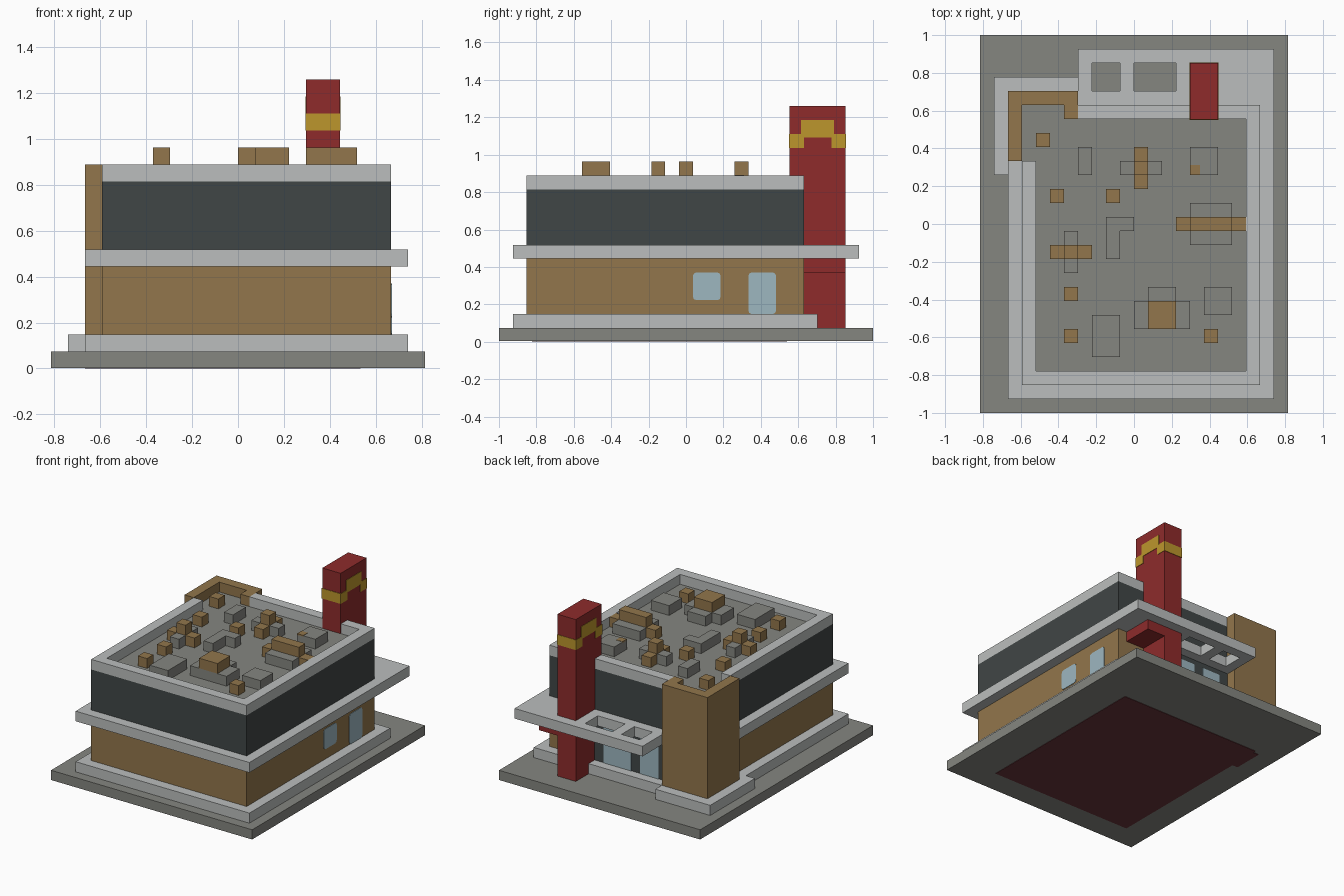
import bpy
import bmesh
from mathutils import Vector

U = 2 / 27  # one building block

cube = bpy.data.objects.get("Cube")
if cube:
    bpy.data.objects.remove(cube)


def material(name, r, g, b):
    lin = [((c / 255 + 0.055) / 1.055) ** 2.4 for c in (r, g, b)] + [1]
    m = bpy.data.materials.new(name)
    m.use_nodes = True
    m.diffuse_color = lin
    bsdf = m.node_tree.nodes["Principled BSDF"]
    bsdf.inputs["Base Color"].default_value = lin
    bsdf.inputs["Roughness"].default_value = 0.9
    return m


STONE = material("mid grey", 133, 134, 128)
LIGHT = material("light grey", 187, 190, 189)
BROWN = material("brown", 146, 118, 76)
DARK = material("charcoal", 64, 70, 70)
RED = material("red", 142, 43, 43)
YELLOW = material("yellow", 188, 150, 44)
GLASS = material("pale blue", 157, 183, 192)
MAROON = material("maroon", 105, 52, 58)


def blocks(name, mat, *boxes, round_axis=None):
    """Boxes as (x0, x1, y0, y1, z0, z1) in block units, in one object."""
    bm = bmesh.new()
    for x0, x1, y0, y1, z0, z1 in boxes:
        size = Vector((x1 - x0, y1 - y0, z1 - z0)) * U
        mid = Vector(((x0 + x1) / 2 - 11, (y0 + y1) / 2 - 13.5, (z0 + z1) / 2)) * U
        for v in bmesh.ops.create_cube(bm, size=1)["verts"]:
            v.co = Vector(a * s for a, s in zip(v.co, size)) + mid
    if round_axis is not None:
        edges = [e for e in bm.edges
                 if abs((e.verts[0].co - e.verts[1].co).normalized()[round_axis]) > 0.9]
        bmesh.ops.bevel(bm, geom=edges, offset=0.018, segments=2,
                        profile=0.5, affect='EDGES')
    mesh = bpy.data.meshes.new(name)
    bm.to_mesh(mesh)
    bm.free()
    mesh.materials.append(mat)
    obj = bpy.data.objects.new(name, mesh)
    bpy.context.collection.objects.link(obj)


# Ground slab with the painted floor underneath
blocks("ground_slab", STONE, (0, 22, 0, 27, 0.04, 1))
blocks("floor_underside", MAROON, (2.6, 18.2, 2.4, 20.8, 0, 0.1),
       (2, 2.6, 17.5, 20.5, 0, 0.1))

# Plinth, wider around the corner tower
blocks("plinth", LIGHT, (2, 21, 1, 23, 1, 2), (1, 7, 17, 24, 1, 2))

# Two storeys
blocks("lower_walls", BROWN, (3, 20, 2, 22, 2, 6))
blocks("upper_walls", DARK, (3, 20, 2, 22, 7, 11))

# Ledge between storeys, with two openings in the rear canopy
blocks("ledge", LIGHT, (2, 21, 1, 18, 6, 7), (7, 21, 18, 23, 6, 7),
       (7, 8, 23, 25, 6, 7), (10, 11, 23, 25, 6, 7), (14, 21, 23, 25, 6, 7),
       (7, 21, 25, 26, 6, 7))

# Corner tower with its own raised rim
blocks("corner_tower", BROWN, (2, 7, 18, 23, 2, 11), (2, 3, 18, 23, 11, 12),
       (3, 7, 22, 23, 11, 12), (6, 7, 21, 22, 11, 12))

# Roof deck and parapet
blocks("roof_deck", STONE, (3.1, 19.5, 2.5, 21.5, 10.9, 11.03),
       (3, 6, 18, 22, 10.9, 11.03))
blocks("parapet", LIGHT, (3, 4, 2, 18, 11, 12), (19, 20, 2, 22, 11, 12),
       (4, 19, 2, 3, 11, 12), (7, 19, 21, 22, 11, 12))

# Chimney, its stepped stripe and the awning beside it
blocks("chimney", RED, (15, 17, 20.97, 25, 1, 17))
E = 0.04
blocks("chimney_stripe", YELLOW,
       (15 - E, 17 + E, 21 - 2 * E, 22, 14, 15),
       (15 - E, 17 + E, 24, 25 + E, 14, 15),
       (15 - E, 17 + E, 21.8, 24.2, 14.75, 16))
blocks("awning", RED, (17, 19, 22, 25, 5, 6))

# Side window and door
blocks("side_window", GLASS, (19.95, 20.05, 14, 16, 3, 5), round_axis=0)
blocks("side_door", GLASS, (19.95, 20.05, 18, 20, 2, 5), round_axis=0)

# Glazed rear entrance
blocks("entrance_frame", DARK, (7, 15, 21.9, 22.05, 2, 6))
blocks("entrance_glass", GLASS, *[(a, b, 21.95, 22.1, 2, 5.5) for a, b in ((8, 10), (11, 14))])

# Roof rubble: (x0, x1, y0, y1), one block high
grey = [(6, 7, 10, 13), (15, 18, 12, 15), (11, 15, 6, 8), (12, 14, 8, 9),
        (10, 13, 17, 18), (15, 17, 17, 19), (7, 8, 17, 19),
        (9, 10, 11, 14), (10, 11, 13, 14), (8, 10, 4, 7), (16, 18, 7, 9)]
brown = [(5, 8, 11, 12), (14, 19, 13, 14), (11, 12, 16, 19)]
brown += [(x, x + 1, y, y + 1) for x, y in
          ((4, 19), (5, 15), (9, 15), (6, 8), (6, 5), (16, 5))]
upper = [(6, 7, 11, 12), (15, 18, 13, 14), (12, 14, 6, 8), (11, 12, 17, 18)]
blocks("grey_roof_blocks", STONE, *[b + (11, 12) for b in grey])
blocks("brown_roof_blocks", BROWN, *[b + (11, 12) for b in brown])
blocks("top_roof_blocks", BROWN, *[b + (12, 13) for b in upper])
blocks("roof_block_patch", BROWN, (15, 15.7, 17, 17.7, 11.9, 12.03))
